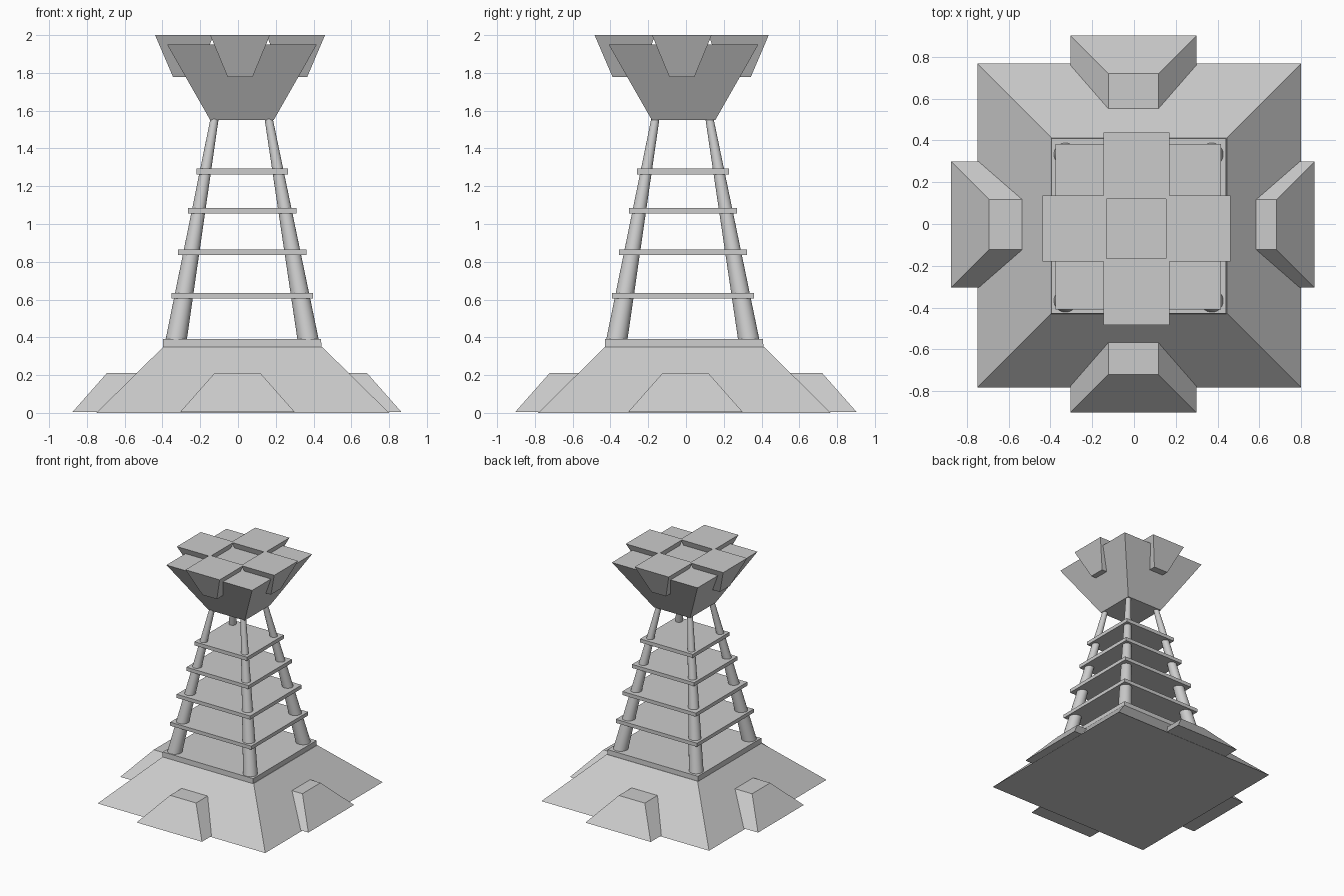
import bpy, bmesh
from math import pi
from mathutils import Vector, Matrix

if "Cube" in bpy.data.objects:
    bpy.data.objects.remove(bpy.data.objects["Cube"])

CX, CY = 0.022, -0.012   # tower axis


def loft(name, z0, r0, z1, r1, angle=0.0, centre=(0, 0)):
    """Six-sided block between two rectangles (x0, x1, y0, y1), turned about z."""
    bm = bmesh.new()
    rings = []
    for z, (x0, x1, y0, y1) in ((z0, r0), (z1, r1)):
        rings.append([bm.verts.new((x, y, z)) for x, y in
                      ((x0, y0), (x1, y0), (x1, y1), (x0, y1))])
    low, top = rings
    bm.faces.new(low[::-1])
    bm.faces.new(top)
    for i in range(4):
        j = (i + 1) % 4
        bm.faces.new((low[i], low[j], top[j], top[i]))
    bm.transform(Matrix.Translation((*centre, 0)) @ Matrix.Rotation(angle, 4, 'Z'))
    me = bpy.data.meshes.new(name)
    bm.to_mesh(me)
    bm.free()
    ob = bpy.data.objects.new(name, me)
    bpy.context.collection.objects.link(ob)
    return ob


def square(h):
    return (-h, h, -h, h)


def leg(name, p0, p1, r0, r1):
    """Tapered round strut between two points."""
    d = p1 - p0
    bpy.ops.mesh.primitive_cone_add(vertices=32, radius1=r0, radius2=r1, depth=d.length,
                                    location=(p0 + p1) / 2,
                                    rotation=d.to_track_quat('Z', 'Y').to_euler())
    bpy.context.object.name = name
    bpy.ops.object.shade_smooth_by_angle()


# sloped base and its collar
loft("base", 0, square(0.775), 0.35, square(0.42), centre=(0.025, -0.008))
loft("base_collar", 0.34, square(0.42), 0.39, square(0.418), centre=(0.022, -0.01))

sides = (("front", 0, 0.90, 0.462), ("right", pi / 2, 0.867, 0.45),
         ("back", pi, 0.905, 0.46), ("left", -pi / 2, 0.872, 0.45))
for side, angle, reach, flap in sides:
    # wedge buttress on each side of the base
    loft(side + "_buttress", 0.006, (-0.302, 0.302, -reach, -0.40),
         0.212, (-0.12, 0.12, -reach + 0.182, -0.40), angle, (-0.003, -0.003))
    # block on each side of the head, narrowing downwards
    loft(side + "_head_block", 1.778, (-0.066, 0.066, -flap + 0.095, -0.22),
         2.0, (-0.158, 0.158, -flap, -0.142), angle, (0.011, -0.022))

# four leaning legs
for sx, nx in ((-1, "left"), (1, "right")):
    for sy, ny in ((-1, "front"), (1, "back")):
        leg(f"{ny}_{nx}_leg",
            Vector((CX + 0.352 * sx, -0.017 + 0.352 * sy, 0.37)),
            Vector((0.019 + 0.141 * sx, -0.019 + 0.141 * sy, 1.57)), 0.056, 0.021)

# platforms strung between the legs
for i, (z, h) in enumerate(((0.621, 0.375), (0.85, 0.34), (1.07, 0.287), (1.278, 0.243))):
    loft(f"platform_{i + 1}", z - 0.015, square(h), z + 0.015, square(h), centre=(CX, -0.016))

# flared head
loft("head", 1.55, square(0.168), 1.95, square(0.396), centre=(0.021, -0.013))
